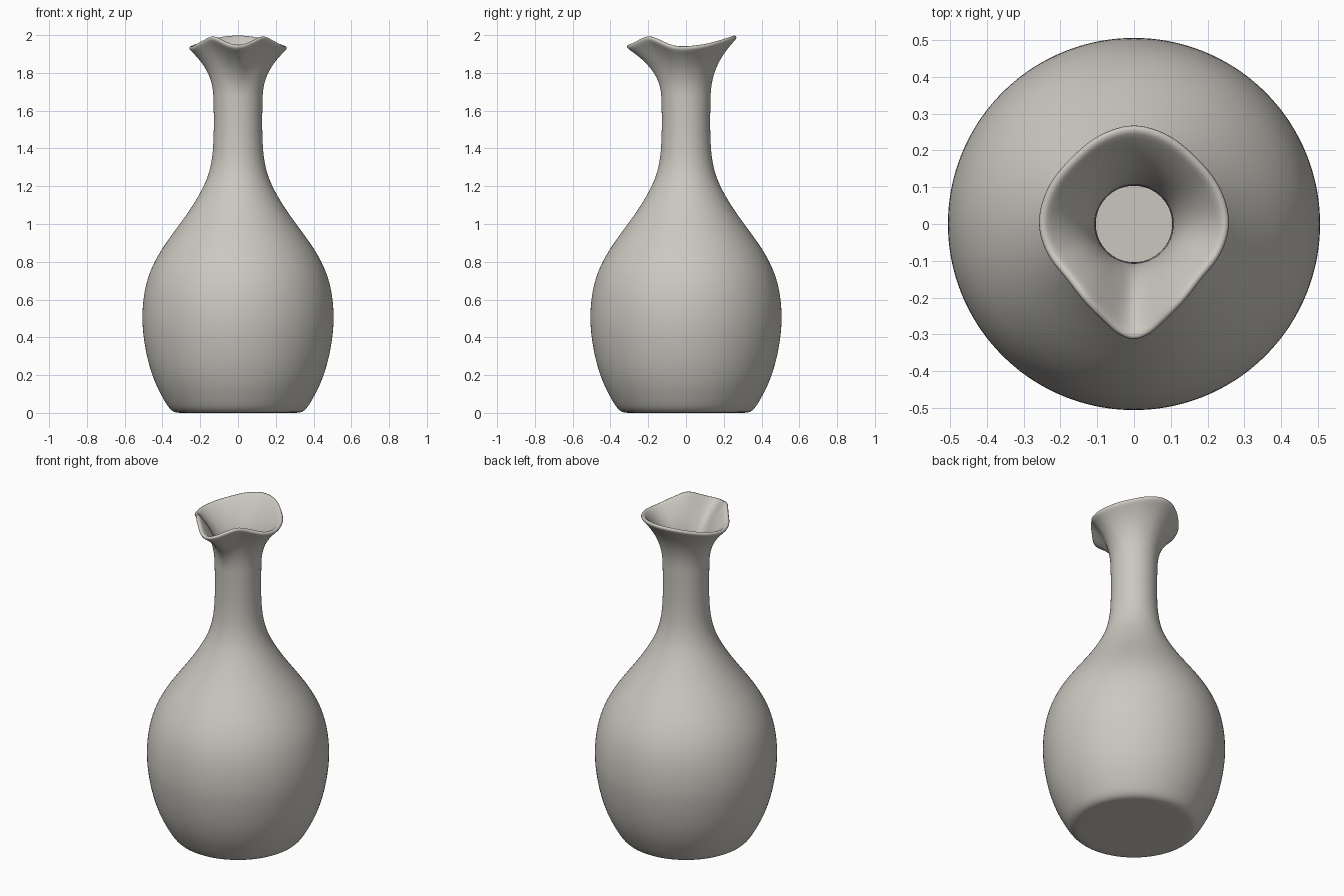
import bpy, bmesh, math

if "Cube" in bpy.data.objects:
    bpy.data.objects.remove(bpy.data.objects["Cube"])

SEG = 72


def interp(x, pts):
    """Smooth (cubic Hermite) lookup through a few (x, y) points."""
    def slope(i):
        a, b = pts[max(i - 1, 0)], pts[min(i + 1, len(pts) - 1)]
        return (b[1] - a[1]) / (b[0] - a[0])
    i = 0
    while i < len(pts) - 2 and x > pts[i + 1][0]:
        i += 1
    (x0, y0), (x1, y1) = pts[i], pts[i + 1]
    h = x1 - x0
    t = (x - x0) / h
    return ((2*t**3 - 3*t*t + 1) * y0 + (t**3 - 2*t*t + t) * h * slope(i)
            + (3*t*t - 2*t**3) * y1 + (t**3 - t*t) * h * slope(i + 1))


# body and neck: (height, radius)
BODY = [(0.04, 0.376), (0.14, 0.430), (0.25, 0.470), (0.38, 0.497),
        (0.50, 0.507), (0.63, 0.497), (0.75, 0.465), (0.86, 0.408),
        (0.96, 0.338), (1.05, 0.272), (1.14, 0.214), (1.23, 0.168),
        (1.32, 0.142), (1.42, 0.131), (1.55, 0.128), (1.65, 0.130)]
# pinched rim: angle from the front spout -> radius and height
RIM_R = [(-22, 0.274), (0, 0.322), (22, 0.274), (48, 0.243), (72, 0.256),
         (90, 0.265), (113, 0.260), (137, 0.254), (162, 0.267),
         (180, 0.275), (198, 0.267)]
RIM_Z = [(-33, 1.985), (0, 1.935), (33, 1.985), (50, 1.968), (72, 1.936),
         (90, 1.930), (113, 1.941), (137, 1.961), (162, 1.982),
         (180, 1.988), (198, 1.982)]
NECK_Z, NECK_R = BODY[-1]

bm = bmesh.new()
rings = []


def add_ring(func):
    """func(angle in degrees, 0 = front) -> (radius, height)"""
    ring = []
    for k in range(SEG):
        a = 360 * k / SEG
        r, z = func(min(a, 360 - a))
        ar = math.radians(a)
        ring.append(bm.verts.new((r * math.sin(ar), -r * math.cos(ar), z)))
    rings.append(ring)


# flat foot with a soft edge
for r, z in [(0.15, 0), (0.29, 0), (0.325, 0), (0.352, 0.010)]:
    add_ring(lambda a, r=r, z=z: (r, z))
# body and neck
N = 36
for j in range(N + 1):
    z = 0.04 + (NECK_Z - 0.04) * j / N
    add_ring(lambda a, z=z: (interp(z, BODY), z))
# flare from the round neck into the pinched rim
M = 14
for j in range(1, M + 1):
    t = j / M
    add_ring(lambda a, t=t: (NECK_R + (interp(a, RIM_R) - NECK_R) * t ** 2.4,
                             NECK_Z + (interp(a, RIM_Z) - NECK_Z) * t))

centre = bm.verts.new((0, 0, 0))
for k in range(SEG):
    n = (k + 1) % SEG
    bm.faces.new((centre, rings[0][n], rings[0][k]))
    for lo, hi in zip(rings, rings[1:]):
        bm.faces.new((lo[k], lo[n], hi[n], hi[k]))
for f in bm.faces:
    f.smooth = True

mesh = bpy.data.meshes.new("vase")
bm.to_mesh(mesh)
bm.free()
vase = bpy.data.objects.new("vase", mesh)
bpy.context.collection.objects.link(vase)

mat = bpy.data.materials.new("warm grey clay")
mat.diffuse_color = (0.60, 0.575, 0.53, 1)
mat.use_nodes = True
mat.node_tree.nodes["Principled BSDF"].inputs["Base Color"].default_value = mat.diffuse_color
mesh.materials.append(mat)

# wall thickness, then a rounded lip
solid = vase.modifiers.new("wall", 'SOLIDIFY')
solid.thickness = 0.024
solid.offset = -1
sub = vase.modifiers.new("round", 'SUBSURF')
sub.levels = sub.render_levels = 1
